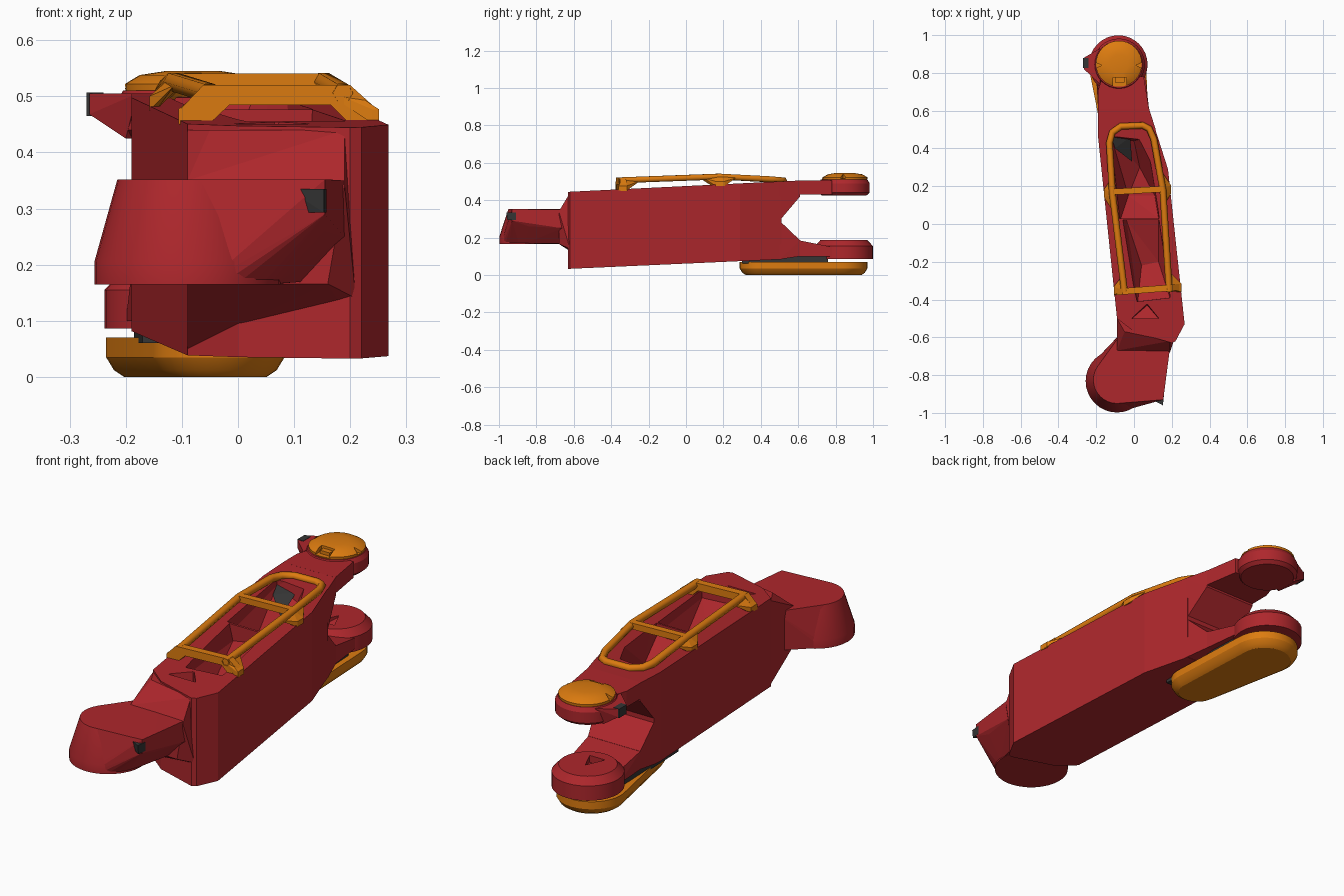
import bpy, bmesh, math
from mathutils import Vector


def material(name, col):
    m = bpy.data.materials.new(name)
    m.diffuse_color = (*col, 1)
    return m


RED = material("red paint", (0.42, 0.02, 0.025))
ORANGE = material("orange paint", (0.72, 0.2, 0.005))
DARK = material("dark metal", (0.035, 0.035, 0.035))


def add(name, bm, mat, smooth=False):
    bmesh.ops.recalc_face_normals(bm, faces=bm.faces)
    me = bpy.data.meshes.new(name)
    bm.to_mesh(me)
    bm.free()
    me.materials.append(mat)
    ob = bpy.data.objects.new(name, me)
    bpy.context.collection.objects.link(ob)
    if smooth:
        bpy.ops.object.select_all(action='DESELECT')
        ob.select_set(True)
        bpy.context.view_layer.objects.active = ob
        bpy.ops.object.shade_smooth_by_angle(angle=math.radians(25))
    return ob


def hull(name, pts, mat, smooth=False):
    bm = bmesh.new()
    for p in pts:
        bm.verts.new(p)
    r = bmesh.ops.convex_hull(bm, input=bm.verts[:])
    junk = {g for g in r["geom_interior"] + r["geom_unused"] if isinstance(g, bmesh.types.BMVert)}
    bmesh.ops.delete(bm, geom=[v for v in junk if v.is_valid], context='VERTS')
    bmesh.ops.dissolve_limit(bm, angle_limit=0.01, verts=bm.verts[:], edges=bm.edges[:])
    return add(name, bm, mat, smooth)


def ring(cx, cy, r, z, n=32):
    return [(cx + r * math.cos(2 * math.pi * i / n), cy + r * math.sin(2 * math.pi * i / n), z)
            for i in range(n)]


def box(x0, x1, y0, y1, z0, z1):
    return [(x, y, z) for x in (x0, x1) for y in (y0, y1) for z in (z0, z1)]


def prism(name, prof, to3d, mat):
    """Extrude a 2D profile; to3d(a, b, side) places each point."""
    bm = bmesh.new()
    a, b = ([bm.verts.new(to3d(p[0], p[1], s)) for p in prof] for s in (0, 1))
    n = len(prof)
    bm.faces.new(a)
    bm.faces.new(b[::-1])
    for i in range(n):
        bm.faces.new((a[i], b[i], b[(i + 1) % n], a[(i + 1) % n]))
    return add(name, bm, mat)


def cut(ob, pts):
    c = hull("cutter", pts, ob.data.materials[0])
    c.hide_render = True
    m = ob.modifiers.new("cut", 'BOOLEAN')
    m.object, m.operation, m.solver = c, 'DIFFERENCE', 'EXACT'
    bpy.context.view_layer.objects.active = ob
    bpy.ops.object.modifier_apply(modifier=m.name)
    bpy.data.objects.remove(c)


def zb(y):
    return 0.033 + 0.045 * (y + 0.62)


def zt(y):
    return 0.445 + 0.049 * (y + 0.62)


# Main arm body, tapering towards the fork
outline = [(-0.09, -0.5), (0.0, -0.57), (0.2, -0.63), (0.22, -0.62), (0.268, -0.53),
           (0.18, 0.29), (0.11, 0.51), (-0.19, 0.51), (-0.19, 0.46)]
body = hull("arm_body", [(x, y, f(y)) for x, y in outline for f in (zb, zt)], RED)

# Open bays in the top, with sloping floors
cut(body, [(0.0, -0.41, 0.6), (0.2, -0.39, 0.6), (0.14, 0.02, 0.6), (-0.09, 0.02, 0.6),
           (0.02, -0.41, 0.42), (0.19, -0.39, 0.42), (0.13, -0.2, 0.35), (0.04, -0.22, 0.34),
           (0.13, 0.02, 0.43), (-0.04, 0.02, 0.40)])
cut(body, [(-0.09, 0.03, 0.6), (0.14, 0.03, 0.6), (0.07, 0.46, 0.6), (-0.13, 0.46, 0.6),
           (-0.07, 0.03, 0.42), (0.13, 0.03, 0.42), (0.11, 0.15, 0.34), (-0.03, 0.15, 0.32),
           (0.03, 0.3, 0.33), (0.0, 0.44, 0.43), (-0.12, 0.46, 0.47)])
cut(body, [(-0.02, -0.5, 0.6), (0.14, -0.5, 0.6), (0.08, -0.42, 0.6), (0.05, -0.42, 0.6),
           (-0.01, -0.5, 0.43), (0.13, -0.5, 0.43), (0.07, -0.43, 0.40)])
hull("bay_panel", [(-0.12, 0.46, 0.474), (-0.02, 0.46, 0.464), (-0.01, 0.33, 0.40),
                   (-0.1, 0.4, 0.455), (-0.05, 0.4, 0.40)], DARK)

# Fork: necks and round ends
hull("upper_fork_root", [(x, y, z) for x, y, z in
     [(-0.19, 0.5, 0.29), (0.11, 0.5, 0.29), (-0.19, 0.5, zt(0.5)), (0.115, 0.5, zt(0.5)),
      (-0.19, 0.61, 0.42), (0.08, 0.61, 0.42), (-0.19, 0.61, 0.505), (0.08, 0.61, 0.505)]], RED)
hull("upper_fork_neck", [(x, y, z) for x, y in [(-0.19, 0.605), (0.08, 0.605), (0.052, 0.78), (-0.19, 0.71), (-0.16, 0.8)]
                         for z in (0.43, 0.505)], RED)
hull("lower_fork_root", [(-0.19, 0.5, 0.29), (0.11, 0.5, 0.29), (-0.19, 0.5, zb(0.5)), (0.115, 0.5, zb(0.5)),
                         (-0.19, 0.61, 0.185), (0.08, 0.61, 0.185), (-0.19, 0.61, 0.1), (0.08, 0.61, 0.1)], RED)
hull("lower_fork_neck", [(-0.19, 0.605, 0.185), (0.08, 0.605, 0.185), (-0.19, 0.605, 0.1), (0.08, 0.605, 0.1),
                         (-0.19, 0.78, 0.15), (0.06, 0.78, 0.15), (-0.2, 0.78, 0.1), (0.06, 0.78, 0.1)], RED)
hull("upper_fork_end", ring(-0.08, 0.845, 0.12, 0.425) + ring(-0.08, 0.845, 0.137, 0.44)
     + ring(-0.08, 0.845, 0.137, 0.49) + ring(-0.08, 0.845, 0.125, 0.51), RED, True)
low = hull("lower_fork_end", ring(-0.083, 0.844, 0.155, 0.086) + ring(-0.083, 0.844, 0.155, 0.155)
           + ring(-0.083, 0.844, 0.125, 0.187), RED, True)
cut(low, [(-0.12, 0.77, 0.25), (-0.04, 0.77, 0.25), (-0.08, 0.86, 0.25), (-0.12, 0.77, 0.155),
          (-0.04, 0.77, 0.155), (-0.08, 0.86, 0.18)])

# Side lug on the upper fork end
hull("side_lug", [(-0.265, 0.82, 0.505), (-0.265, 0.88, 0.505), (-0.265, 0.82, 0.468), (-0.265, 0.88, 0.468),
                  (-0.2, 0.78, 0.425), (-0.2, 0.9, 0.425), (-0.18, 0.74, 0.505), (-0.18, 0.93, 0.505),
                  (-0.15, 0.84, 0.425)], RED)
hull("side_lug_plug", box(-0.27, -0.24, 0.825, 0.88, 0.465, 0.507), DARK)

# Domed cap with a keyway and side notches
cap = hull("top_cap", ring(-0.08, 0.848, 0.12, 0.505) + ring(-0.08, 0.848, 0.122, 0.522)
           + ring(-0.08, 0.848, 0.095, 0.538) + ring(-0.08, 0.848, 0.05, 0.545), ORANGE, True)
cut(cap, box(-0.11, -0.04, 0.7, 0.775, 0.515, 0.6))
for s in (-1, 1):
    cut(cap, [(-0.08 + s * dx, 0.84 + dy, z) for dx, dy in [(0.09, 0), (0.14, 0.022), (0.14, -0.022)]
              for z in (0.515, 0.6)])
hull("cap_key", box(-0.1, -0.05, 0.75, 0.785, 0.505, 0.53), ORANGE)

# Lower cover: long rounded shell with a chamfered underside
hull("lower_cover", [p for r, z in ((0, 0.07), (0, 0.035), (0.014, 0.012), (0.032, 0.0))
                     for p in ring(-0.085, 0.82, 0.15 - r, z) + ring(-0.035, 0.405, 0.118 - r, z)],
     ORANGE, True)
hull("cover_spacer", [(x, y, z) for x, y in [(-0.17, 0.3), (0.06, 0.3), (0.04, 0.76), (-0.185, 0.74)]
                      for z in (0.06, 0.1)], DARK)

# Wrist: tapered round end with a blade to the body
hull("wrist_end", ring(-0.09, -0.832, 0.166, 0.165) + ring(-0.09, -0.832, 0.166, 0.205)
     + ring(-0.09, -0.825, 0.125, 0.352), RED, True)
hull("wrist_blade", ring(-0.09, -0.825, 0.125, 0.352) + ring(-0.09, -0.832, 0.16, 0.166)
     + [(0.155, -0.93, 0.352), (0.155, -0.93, 0.29), (0.16, -0.84, 0.352), (0.155, -0.84, 0.26),
        (0.19, -0.66, 0.35), (0.0, -0.58, 0.352), (-0.06, -0.57, 0.352), (-0.09, -0.6, 0.17),
        (0.12, -0.64, 0.17), (0.19, -0.66, 0.25)], RED)
hull("wrist_root", [(-0.09, -0.5, 0.44), (-0.05, -0.57, 0.44), (0.19, -0.62, 0.44), (-0.09, -0.67, 0.35),
                    (0.19, -0.68, 0.34), (-0.09, -0.67, 0.166), (0.16, -0.68, 0.166), (-0.09, -0.5, 0.05),
                    (0.21, -0.62, 0.14), (0.2, -0.55, 0.1)], RED)
hull("wrist_plug", [(0.09, -0.9, 0.335), (0.088, -0.925, 0.335), (0.105, -0.925, 0.293), (0.153, -0.96, 0.335),
                    (0.153, -0.955, 0.293), (0.158, -0.91, 0.335), (0.158, -0.91, 0.293)], DARK)

# Guard rail: bent tube with front arch, cross bar and feet
cu = bpy.data.curves.new("rail_path", 'CURVE')
cu.dimensions, cu.bevel_depth, cu.bevel_resolution = '3D', 0.018, 1
path = [(-0.05, -0.36, 0.506), (-0.115, 0.17, 0.526), (-0.13, 0.43, 0.512), (-0.115, 0.485, 0.508),
        (-0.07, 0.517, 0.506), (0.045, 0.522, 0.506), (0.08, 0.505, 0.507), (0.105, 0.45, 0.512),
        (0.153, 0.18, 0.526), (0.187, -0.36, 0.506)]
sp = cu.splines.new('POLY')
sp.points.add(len(path) - 1)
for q, p in zip(sp.points, path):
    q.co = (*p, 1)
rail = bpy.data.objects.new("guard_rail", cu)
bpy.context.collection.objects.link(rail)
cu.materials.append(ORANGE)
bpy.ops.object.select_all(action='DESELECT')
rail.select_set(True)
bpy.context.view_layer.objects.active = rail
bpy.ops.object.convert(target='MESH')

arch = [(-0.105, 0.45), (-0.105, 0.475), (-0.062, 0.52), (0.2, 0.52), (0.25, 0.475), (0.25, 0.45),
        (0.2, 0.45), (0.165, 0.485), (-0.015, 0.485), (-0.052, 0.45)]
prism("guard_front_arch", arch,
      lambda a, b, s: (a, -0.377 + 0.075 * (a + 0.1) + 0.034 * s, b), ORANGE)
hull("guard_cross_bar", [(x, y + d, z) for x, y in [(-0.115, 0.17), (0.153, 0.185)]
                         for d in (-0.016, 0.016) for z in (0.512, 0.541)], ORANGE)
for name, rx, fx, y, f, b in (("left_foot", -0.113, -0.152, 0.16, 0.09, 0.09),
                              ("right_foot", 0.153, 0.19, 0.18, 0.09, 0.09),
                              ("front_left_foot", -0.055, -0.1, -0.355, 0.015, 0.09),
                              ("front_right_foot", 0.185, 0.245, -0.34, 0.015, 0.09)):
    z = 0.526 if y > 0 else 0.506
    lo = 0.475 if y > 0 else 0.452
    hull("guard_" + name, [(rx, y - f, z - 0.006), (rx, y + b, z - 0.006), (rx, y, z + 0.014),
                           (rx, y - 0.015, z - 0.018), (rx, y + 0.03, z - 0.018)]
         + box(fx - 0.006, fx + 0.006, y - 0.02, y + 0.025, lo, lo + 0.025), ORANGE)
